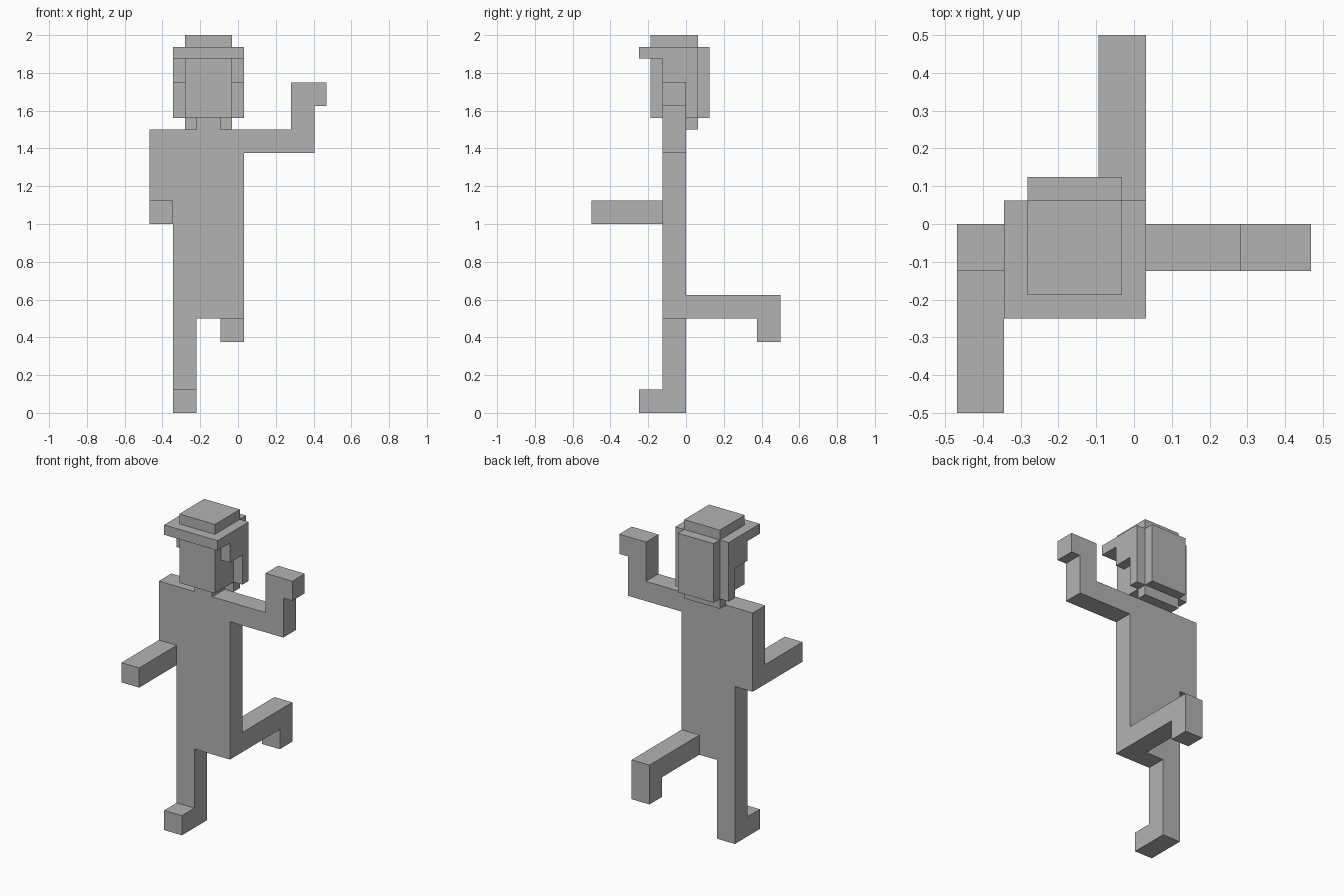
import bpy
import bmesh
from mathutils import Vector

if "Cube" in bpy.data.objects:
    bpy.data.objects.remove(bpy.data.objects["Cube"], do_unlink=True)

# Layout is on a block grid, 16 blocks to a unit
BLOCK = 1 / 16
ORIGIN = Vector((-7.5, -8, 0))

grey = bpy.data.materials.new("plain grey")
grey.use_nodes = True
colour = (0.45, 0.45, 0.45, 1)
grey.diffuse_color = colour
grey.node_tree.nodes["Principled BSDF"].inputs["Base Color"].default_value = colour


def prism(name, axis, start, end, outline):
    """Extrude an outline (in the two other axes) along axis, in blocks."""
    bm = bmesh.new()
    verts = []
    for a, b in outline:
        p = [a, b]
        p.insert(axis, start)
        verts.append(bm.verts.new((Vector(p) + ORIGIN) * BLOCK))
    face = bm.faces.new(verts)
    new = bmesh.ops.extrude_face_region(bm, geom=[face])["geom"]
    shift = Vector((0, 0, 0))
    shift[axis] = (end - start) * BLOCK
    bmesh.ops.translate(bm, vec=shift,
                        verts=[v for v in new if isinstance(v, bmesh.types.BMVert)])
    bmesh.ops.recalc_face_normals(bm, faces=bm.faces)
    mesh = bpy.data.meshes.new(name)
    bm.to_mesh(mesh)
    bm.free()
    mesh.materials.append(grey)
    obj = bpy.data.objects.new(name, mesh)
    bpy.context.collection.objects.link(obj)
    return obj


def box(name, x, y, z):
    return prism(name, 2, z[0], z[1],
                 [(x[0], y[0]), (x[1], y[0]), (x[1], y[1]), (x[0], y[1])])


# Torso and neck
box("torso", (2, 8), (6, 8), (8, 24))
box("neck", (4, 6), (6, 8), (24, 25))

# Arms: right one bent forward, left one raised with the hand outward
prism("right_arm", 0, 0, 2, [(0, 16), (8, 16), (8, 24), (6, 24), (6, 18), (0, 18)])
prism("left_arm", 1, 6, 8, [(8, 22), (14, 22), (14, 26), (15, 26),
                            (15, 28), (12, 28), (12, 24), (8, 24)])

# Legs: right one standing, left one kicked back
prism("right_leg", 0, 2, 4, [(4, 0), (8, 0), (8, 8), (6, 8), (6, 2), (4, 2)])
prism("left_leg", 0, 6, 8, [(8, 8), (14, 8), (14, 6), (16, 6), (16, 10), (8, 10)])

# Head and stepped side hair
box("head", (3, 7), (5, 9), (25, 30))
for side, x in (("right", 2), ("left", 7)):
    prism(side + "_side_hair", 0, x, x + 1,
          [(8, 25), (9, 25), (9, 30), (6, 30), (6, 28), (8, 28)])
box("back_hair", (3, 7), (9, 10), (25, 31))
box("nape_hair", (3, 7), (8, 9), (24, 25))

# Cap
box("cap_brim", (2, 8), (4, 9), (30, 31))
box("cap_crown", (3, 7), (5, 9), (31, 32))
